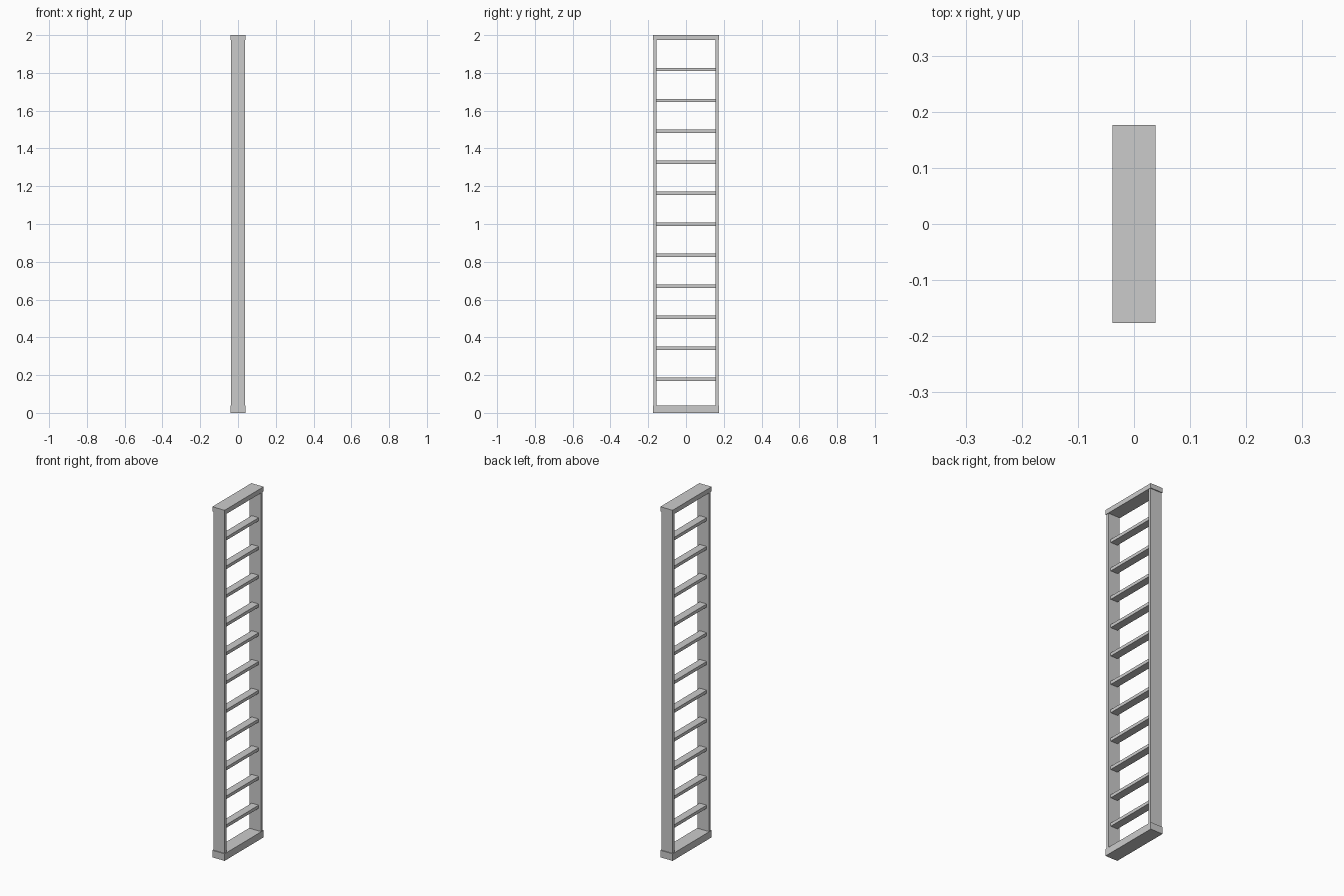
import bpy

if "Cube" in bpy.data.objects:
    bpy.data.objects.remove(bpy.data.objects["Cube"])

def box(name, size, center):
    bpy.ops.mesh.primitive_cube_add(size=1, location=center)
    ob = bpy.context.object
    ob.name = name
    ob.scale = size
    bpy.ops.object.transform_apply(location=False, rotation=False, scale=True)
    return ob

# End caps: thicker foot, thinner head
FOOT, HEAD = 0.04, 0.027
box("foot_plate", (0.077, 0.352, FOOT), (0, 0, FOOT / 2))
box("head_plate", (0.077, 0.352, HEAD), (0, 0, 2 - HEAD / 2))

# Side rails
rail_h = 2 - FOOT - HEAD
for name, s in (("left_rail", -1), ("right_rail", 1)):
    box(name, (0.072, 0.016, rail_h), (0, s * 0.163, FOOT + rail_h / 2))

# Evenly spaced rungs
for i in range(11):
    box(f"rung_{i + 1}", (0.044, 0.31, 0.018), (0, 0, 0.178 + 0.164 * i))
